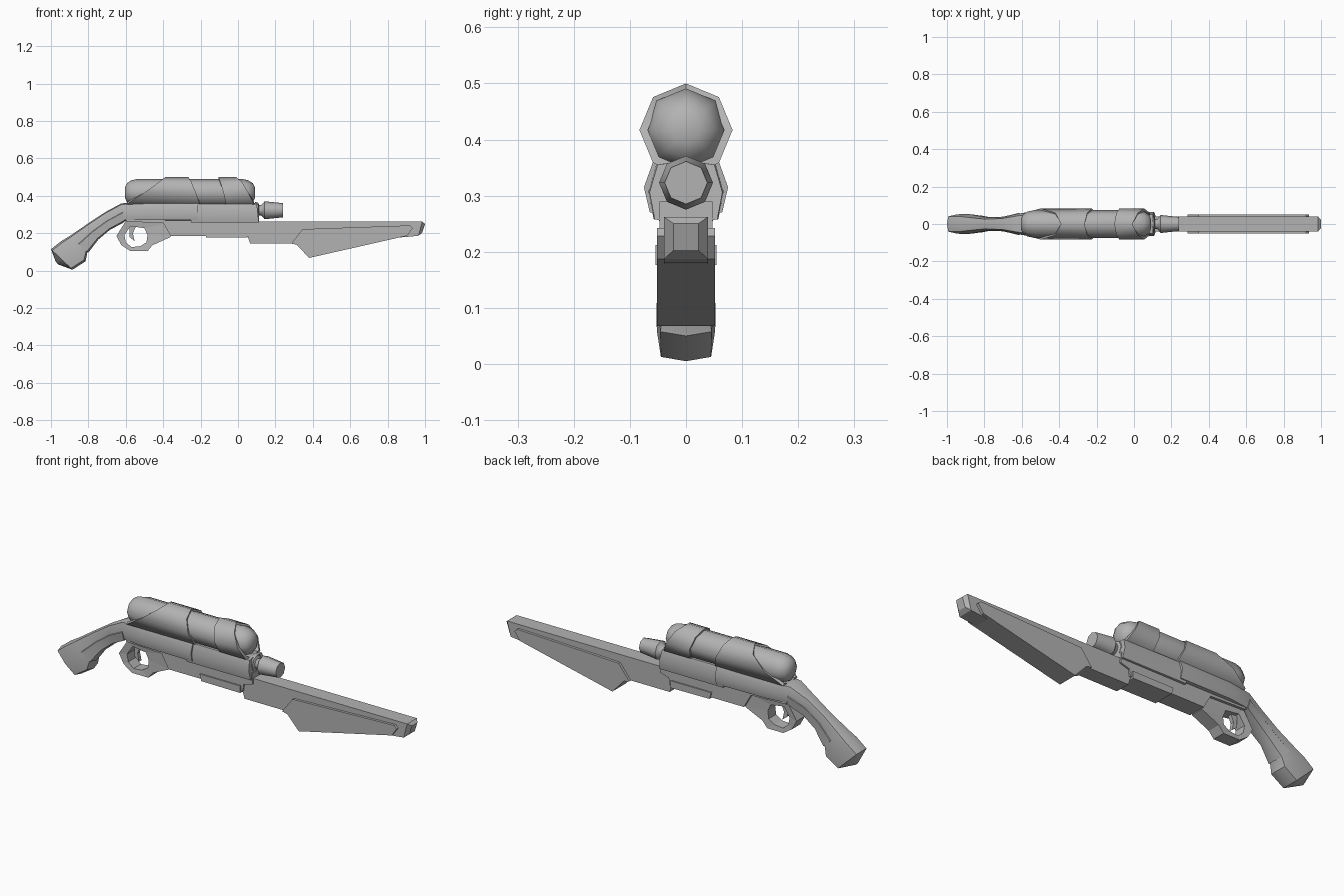
import bpy, bmesh, math

cube = bpy.data.objects.get("Cube")
if cube:
    bpy.data.objects.remove(cube, do_unlink=True)

grey = bpy.data.materials.new("plain grey")
grey.use_nodes = True
grey.diffuse_color = (0.45, 0.45, 0.45, 1)
grey.node_tree.nodes["Principled BSDF"].inputs["Base Color"].default_value = (0.45, 0.45, 0.45, 1)


def skin(name, rings, smooth=None, caps=True, loop=False):
    """Join rings of equal point counts into one surface."""
    bm = bmesh.new()
    rows = [[bm.verts.new(p) for p in ring] for ring in rings]
    n = len(rows[0])
    pairs = list(zip(rows, rows[1:])) + ([(rows[-1], rows[0])] if loop else [])
    for a, b in pairs:
        for i in range(n):
            j = (i + 1) % n
            bm.faces.new((a[i], a[j], b[j], b[i]))
    if caps and not loop:
        bm.faces.new(rows[0])
        bm.faces.new(rows[-1])
    bmesh.ops.recalc_face_normals(bm, faces=bm.faces)
    mesh = bpy.data.meshes.new(name)
    bm.to_mesh(mesh)
    bm.free()
    mesh.materials.append(grey)
    obj = bpy.data.objects.new(name, mesh)
    bpy.context.collection.objects.link(obj)
    if smooth:
        bpy.ops.object.select_all(action='DESELECT')
        obj.select_set(True)
        bpy.context.view_layer.objects.active = obj
        bpy.ops.object.shade_smooth_by_angle(angle=math.radians(smooth))
    return obj


def prism(name, outline, half):
    """Side outline (x, z) extruded symmetrically across y."""
    return skin(name, [[(x, s * half, z) for x, z in outline] for s in (-1, 1)])


def octagon(x, r, z):
    turns = [math.tau * i / 8 for i in range(8)]
    return [(x, r * math.sin(a), z + r * math.cos(a)) for a in turns]


def turned(name, stations, z):
    return skin(name, [octagon(x, r, z) for x, r in stations], smooth=50)


FULL = [(0, 1), (.78, .94), (1, .5), (.86, .07), (0, 0)]
LOWER = [(0, .55), (.9, .55), (1.06, .48), (.95, .03), (0, -.05)]


def loft(name, stations, section, smooth=40):
    """Sections between a top and a bottom point, mirrored across y."""
    full = section + [(-y, t) for y, t in section[-2:0:-1]]
    rings = []
    for xt, zt, xb, zb, w in stations:
        rings.append([(xb + (xt - xb) * t, y * w, zb + (zt - zb) * t) for y, t in full])
    return skin(name, rings, smooth)


# Stock flowing into the rear cowl
stock = [(-.975, .05, -.965, .035, .006),
         (-1, .115, -.885, .005, .052),
         (-.945, .158, -.815, .05, .053),
         (-.90, .185, -.805, .10, .046),
         (-.805, .25, -.75, .17, .034),
         (-.71, .313, -.687, .222, .037),
         (-.623, .36, -.607, .265, .056),
         (-.5, .367, -.5, .265, .073),
         (-.215, .367, -.215, .263, .075)]
loft("stock_and_cowl", stock, FULL)
loft("stock_grip_pad", stock[3:7], LOWER)

# Front receiver with its narrower lower half
loft("front_receiver", [(-.25, .365, -.25, .25, .067),
                        (.1, .362, .112, .25, .065)], FULL)
prism("lower_receiver", [(-.6, .29), (-.6, .262), (-.40, .255), (-.36, .185),
                         (.06, .185), (.065, .22), (.115, .235), (.112, .29)], .047)
prism("under_rail", [(-.18, .212), (.05, .212), (.05, .176), (-.17, .178)], .054)

# Trigger guard ring and trigger
outer = [(-.65, .185), (-.623, .136), (-.575, .104), (-.484, .104),
         (-.457, .136), (-.36, .18), (-.36, .26), (-.6, .265)]
inner = [(-.607, .19), (-.60, .152), (-.57, .126), (-.521, .131),
         (-.489, .152), (-.484, .19), (-.5, .227), (-.575, .238)]


def side(points, y):
    return [(x, y, z) for x, z in points]


skin("trigger_guard", [side(outer, -.034), side(outer, .034),
                       side(inner, .03), side(inner, -.03)], loop=True)
prism("trigger", [(-.58, .25), (-.54, .25), (-.562, .2), (-.553, .158), (-.58, .18)], .01)

# Tank on top, with two slanted clamping sleeves
AXIS = .417
turned("tank", [(-.605, .028), (-.592, .052), (-.57, .066), (-.535, .074),
                (.02, .074), (.055, .066), (.08, .05), (.092, .025)], AXIS)


def sleeve(name, back, front):
    """Ends are given from the top of the octagon down to its lower corner."""
    steps = [0, 1, 2, 3, 3, 3, 2, 1]

    def end(xs, r):
        return [(xs[k], y, z) for k, (_, y, z) in zip(steps, octagon(0, r, AXIS))]
    skin(name, [end(back, .068), end(back, .083), end(front, .083), end(front, .068)],
         smooth=50, caps=False)


sleeve("rear_sleeve", [-.39, -.42, -.50, -.59], [-.265, -.25, -.225, -.205])
sleeve("front_sleeve", [-.105, -.095, -.078, -.065], [-.01, .02, .055, .085])

# Short muzzle
turned("muzzle", [(.09, .045), (.108, .04), (.113, .027), (.125, .027),
                  (.142, .048), (.24, .038)], .323)

# Long fore-end bar, chamfered tip and broad blade
prism("fore_end_bar", [(.06, .262), (.985, .262), (.965, .187), (.9, .18),
                       (.3, .145), (.065, .145), (.05, .19)], .039)


def rectangle(x_top, z_top, x_low, z_low, half):
    return [(x_top, -half, z_top), (x_top, half, z_top),
            (x_low, half, z_low), (x_low, -half, z_low)]


skin("fore_end_tip", [rectangle(.985, .262, .965, .187, .039),
                      rectangle(1, .25, .985, .203, .022)])
prism("fore_end_blade", [(.285, .145), (.345, .222), (.92, .242), (.935, .228),
                         (.905, .187), (.38, .068), (.315, .138)], .052)
